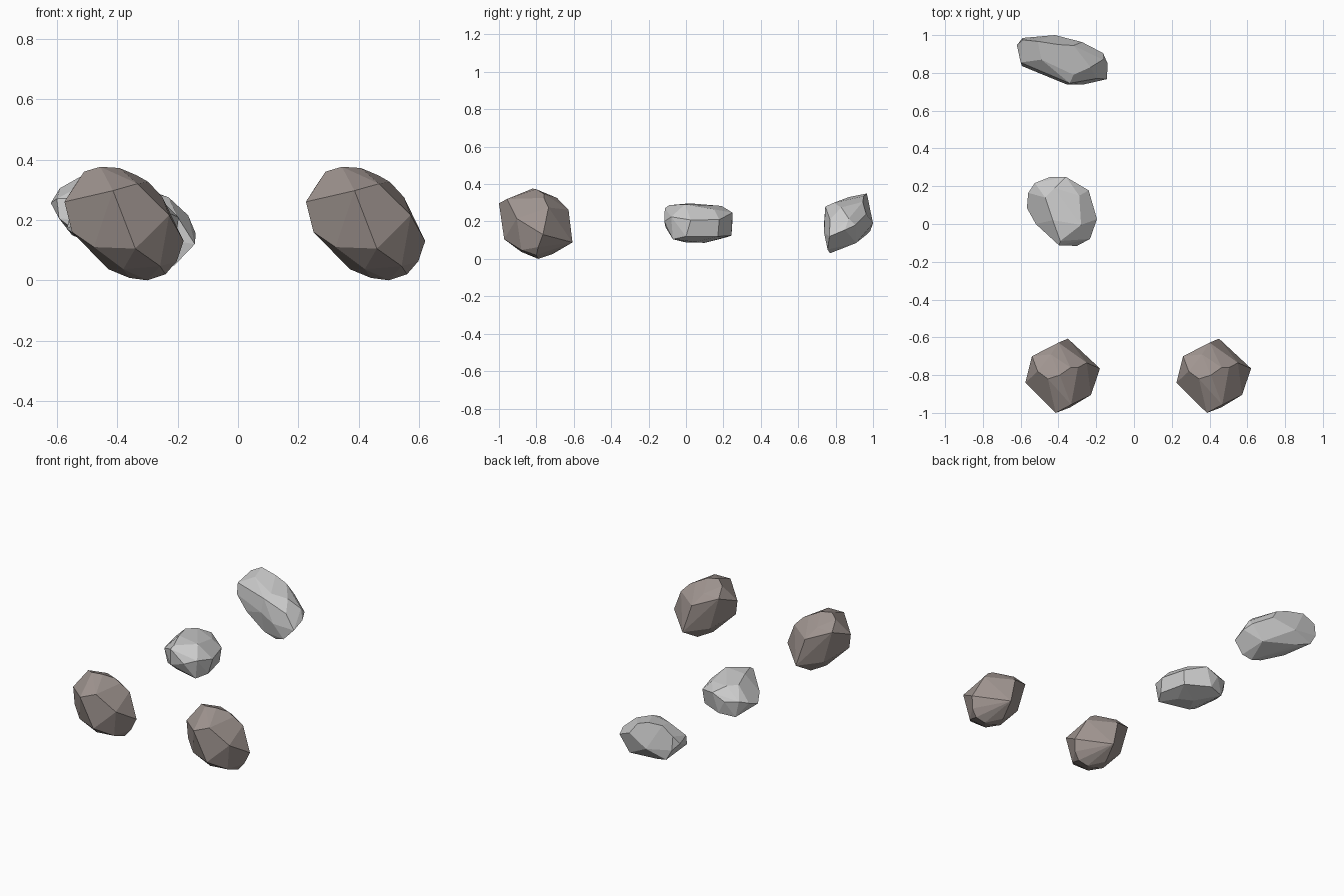
import bpy, bmesh
from math import radians


def rock(name, points, location=(0, 0, 0), material=None):
    """Faceted stone: convex hull of corner points, nearly flat facets merged."""
    bm = bmesh.new()
    for p in points:
        bm.verts.new(p)
    bmesh.ops.convex_hull(bm, input=bm.verts[:])
    loose = [v for v in bm.verts if not v.link_faces]
    bmesh.ops.delete(bm, geom=loose, context='VERTS')
    bmesh.ops.dissolve_limit(bm, angle_limit=radians(7),
                             verts=bm.verts[:], edges=bm.edges[:])
    bmesh.ops.recalc_face_normals(bm, faces=bm.faces[:])
    mesh = bpy.data.meshes.new(name)
    bm.to_mesh(mesh)
    bm.free()
    obj = bpy.data.objects.new(name, mesh)
    obj.location = location
    bpy.context.collection.objects.link(obj)
    if material:
        mesh.materials.append(material)
    return obj


brown = bpy.data.materials.new("brown_stone")
brown.diffuse_color = (0.35, 0.30, 0.28, 1)

# Brown chunky rock, used twice side by side
chunky = [
    # front ridge and sides
    (-.414, -1.0, .297), (-.34, -.972, .105), (-.575, -.84, .26),
    (-.55, -.86, .16), (-.477, -.915, .11), (-.228, -.905, .216),
    (-.333, -.957, .32), (-.18, -.765, .13),
    # back
    (-.35, -.607, .088), (-.40, -.628, .262), (-.54, -.70, .315),
    (-.48, -.70, .11), (-.25, -.735, .275),
    # crown
    (-.456, -.82, .376), (-.393, -.80, .372), (-.51, -.78, .36),
    (-.336, -.76, .348), (-.297, -.76, .326), (-.44, -.69, .326),
    # underside
    (-.30, -.79, .0), (-.36, -.79, .008), (-.38, -.715, .025), (-.43, -.80, .037),
    (-.24, -.80, .02), (-.203, -.79, .063), (-.258, -.88, .047), (-.38, -.88, .037),
]
rock("brown_rock_left", chunky, material=brown)
rock("brown_rock_right", chunky, (.8, 0, 0), brown)

# Grey flat rock in the middle
flat = [
    # rim
    (-.56, .165, .20), (-.525, .217, .22), (-.50, .215, .115),
    (-.444, .249, .21), (-.36, .249, .247), (-.40, .243, .125),
    (-.24, .178, .21), (-.25, .17, .12), (-.196, .026, .208),
    (-.21, .0, .12), (-.233, -.079, .225), (-.25, -.07, .105),
    (-.302, -.116, .20), (-.397, -.113, .27), (-.40, -.11, .17),
    (-.52, .0, .20), (-.49, -.01, .12), (-.567, .085, .17),
    # top
    (-.42, .19, .283), (-.47, .14, .284), (-.43, .02, .297),
    (-.39, -.09, .287), (-.28, -.005, .292), (-.29, .15, .265),
    # underside
    (-.38, .10, .086), (-.43, .0, .088), (-.30, .05, .09),
]
rock("grey_flat_rock", flat)

# Grey long rock at the back, tilted down to the right
long_stone = [
    # left end
    (-.62, .947, .256), (-.60, .855, .27), (-.593, .836, .205),
    (-.59, .975, .305), (-.59, .985, .22), (-.55, .985, .15), (-.50, .80, .134),
    # top
    (-.51, .967, .35), (-.49, .87, .33), (-.40, .95, .335), (-.32, .945, .305),
    (-.32, .79, .30), (-.34, .745, .28), (-.23, .83, .275),
    # back
    (-.418, 1.0, .19), (-.275, .963, .24), (-.47, .96, .125), (-.24, .91, .085),
    # right end
    (-.164, .905, .18), (-.14, .85, .155), (-.165, .87, .215),
    (-.143, .767, .12), (-.20, .77, .21),
    # front and underside
    (-.27, .738, .14), (-.354, .738, .19), (-.21, .757, .05),
    (-.35, .762, .06), (-.27, .77, .03),
]
rock("grey_long_rock", long_stone)
